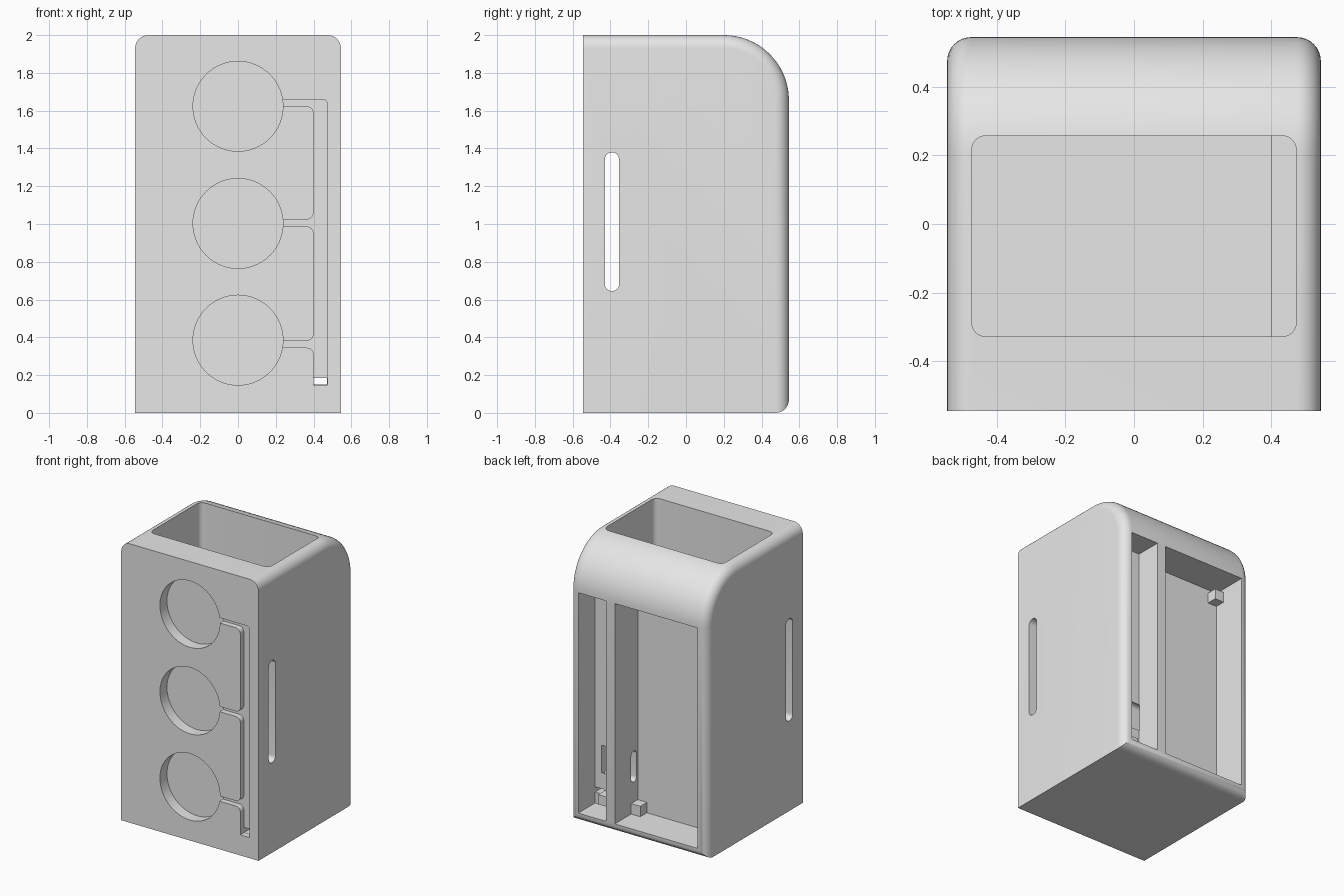
import bpy, bmesh, math
from mathutils import Vector

cube = bpy.data.objects.get("Cube")
if cube:
    bpy.data.objects.remove(cube, do_unlink=True)

grey = bpy.data.materials.new("light_grey_plastic")
grey.use_nodes = True
GREY = (0.8, 0.8, 0.8, 1)
grey.diffuse_color = GREY
grey.node_tree.nodes["Principled BSDF"].inputs["Base Color"].default_value = GREY

H = 0.545      # half width and depth
INNER = 0.473  # inner half width
R = 0.07       # outer edge radius


def make_object(name, bm):
    bmesh.ops.recalc_face_normals(bm, faces=bm.faces[:])
    mesh = bpy.data.meshes.new(name)
    bm.to_mesh(mesh)
    bm.free()
    mesh.materials.append(grey)
    obj = bpy.data.objects.new(name, mesh)
    bpy.context.collection.objects.link(obj)
    return obj


def box(name, x, y, z):
    bm = bmesh.new()
    bmesh.ops.create_cube(bm, size=1)
    for v in bm.verts:
        v.co = Vector([(r[0] + r[1]) / 2 + c * (r[1] - r[0])
                       for r, c in zip((x, y, z), v.co)])
    return make_object(name, bm)


def rounded(corners, steps=8):
    """Outline from (u, v, radius) corners, each rounded by a tangent arc."""
    out = []
    for i, (u, v, r) in enumerate(corners):
        p = Vector((u, v))
        if not r:
            out.append(p)
            continue
        a = (Vector(corners[i - 1][:2]) - p).normalized()
        b = (Vector(corners[(i + 1) % len(corners)][:2]) - p).normalized()
        centre = p + (a + b) * r
        for k in range(steps + 1):
            t = math.pi / 2 * k / steps
            out.append(centre - b * r * math.cos(t) - a * r * math.sin(t))
    return out


def rounded_rect(u, v, r):
    return rounded([(u[0], v[0], r), (u[1], v[0], r), (u[1], v[1], r), (u[0], v[1], r)])


def prism(name, outline, axis, span):
    """Extrude an outline along x, y or z between the two span values."""
    def place(p, d):
        return {"x": (d, p[0], p[1]), "y": (p[0], d, p[1]), "z": (p[0], p[1], d)}[axis]
    bm = bmesh.new()
    ends = [[bm.verts.new(place(p, d)) for p in outline] for d in span]
    for ring in ends:
        bm.faces.new(ring)
    n = len(outline)
    for i in range(n):
        j = (i + 1) % n
        bm.faces.new((ends[0][i], ends[0][j], ends[1][j], ends[1][i]))
    return make_object(name, bm)


def bevel(bm, edges, radius, segments):
    bmesh.ops.bevel(bm, geom=edges, offset=radius, offset_type='OFFSET', segments=segments,
                    profile=0.5, affect='EDGES', clamp_overlap=False)


# Housing: large curve at the top back, small radius on the side and back edges
bm = bmesh.new()
bmesh.ops.create_cube(bm, size=1)
for v in bm.verts:
    v.co = Vector((v.co.x * 2 * H, v.co.y * 2 * H, v.co.z * 2 + 1))


def mid(e):
    return (e.verts[0].co + e.verts[1].co) / 2


bevel(bm, [e for e in bm.edges if mid(e).y > H - 0.01 and mid(e).z > 1.99], 0.345, 18)
bevel(bm, [e for e in bm.edges
           if (abs(mid(e).x) > H - 0.01 and mid(e).z > 0.01 and mid(e).y > -H + 0.01)
           or (mid(e).y > H - 0.01 and mid(e).z < 0.01)], R, 8)
housing = make_object("housing", bm)

cutters = []
# Open tank in the top
cutters.append(prism("tank_cutter", rounded_rect((-INNER, INNER), (-0.328, 0.257), 0.04),
                     "z", (0.175, 2.1)))
# Two bays in the back, either side of a divider
cutters.append(box("wide_bay_cutter", (-INNER, 0.183), (0.285, 0.7), (R, 1.65)))
cutters.append(box("narrow_bay_cutter", (0.253, INNER), (0.355, 0.7), (R, 1.65)))
# Cable slot through the divider
cutters.append(prism("divider_slot_cutter", rounded_rect((0.3, 0.36), (0.29, 0.51), 0.028),
                     "x", (0.15, 0.42)))
# Strap slot through both sides
cutters.append(prism("side_slot_cutter", rounded_rect((-0.43, -0.354), (0.645, 1.379), 0.0375),
                     "x", (-0.7, 0.7)))
# Round recesses in the front
levels = (1.623, 1.003, 0.385)
for z in levels:
    disc = [(0.238 * math.cos(2 * math.pi * i / 64), z + 0.238 * math.sin(2 * math.pi * i / 64))
            for i in range(64)]
    cutters.append(prism("recess_cutter", disc, "y", (-0.7, -0.465)))
# Branched cable groove in the front
f = 0.036
path = [(0.2, 1.66, 0), (0.473, 1.66, 0.025), (0.473, 0.148, 0), (0.4, 0.148, 0)]
for low, high in ((0.345, 0.382), (0.987, 1.024), (1.623, 1.66)):
    path += [(0.4, low, f), (0.2, low, 0)]
    if high < 1.6:
        path += [(0.2, high, 0), (0.4, high, f)]
cutters.append(prism("groove_cutter", rounded(path), "y", (-0.7, -0.505)))
# Cable tunnel from the groove to the narrow bay
cutters.append(box("tunnel_cutter", (0.401, 0.472), (-0.52, 0.4), (0.149, 0.186)))

for cutter in cutters:
    mod = housing.modifiers.new(cutter.name, 'BOOLEAN')
    mod.operation = 'DIFFERENCE'
    mod.solver = 'EXACT'
    mod.object = cutter
    cutter.hide_render = True

bpy.ops.object.select_all(action='DESELECT')
bpy.context.view_layer.objects.active = housing
housing.select_set(True)
for mod in list(housing.modifiers):
    bpy.ops.object.modifier_apply(modifier=mod.name)
for cutter in cutters:
    bpy.data.objects.remove(cutter, do_unlink=True)
bpy.ops.object.shade_smooth_by_angle(angle=math.radians(30))

# Mounting blocks in the bays
box("lower_mounting_block", (0.11, 0.19), (0.28, 0.36), (0.065, 0.145))
box("upper_mounting_block", (-0.48, -0.4), (0.28, 0.36), (1.55, 1.625))
box("narrow_bay_block", (0.325, 0.395), (0.35, 0.43), (0.11, 0.18))
